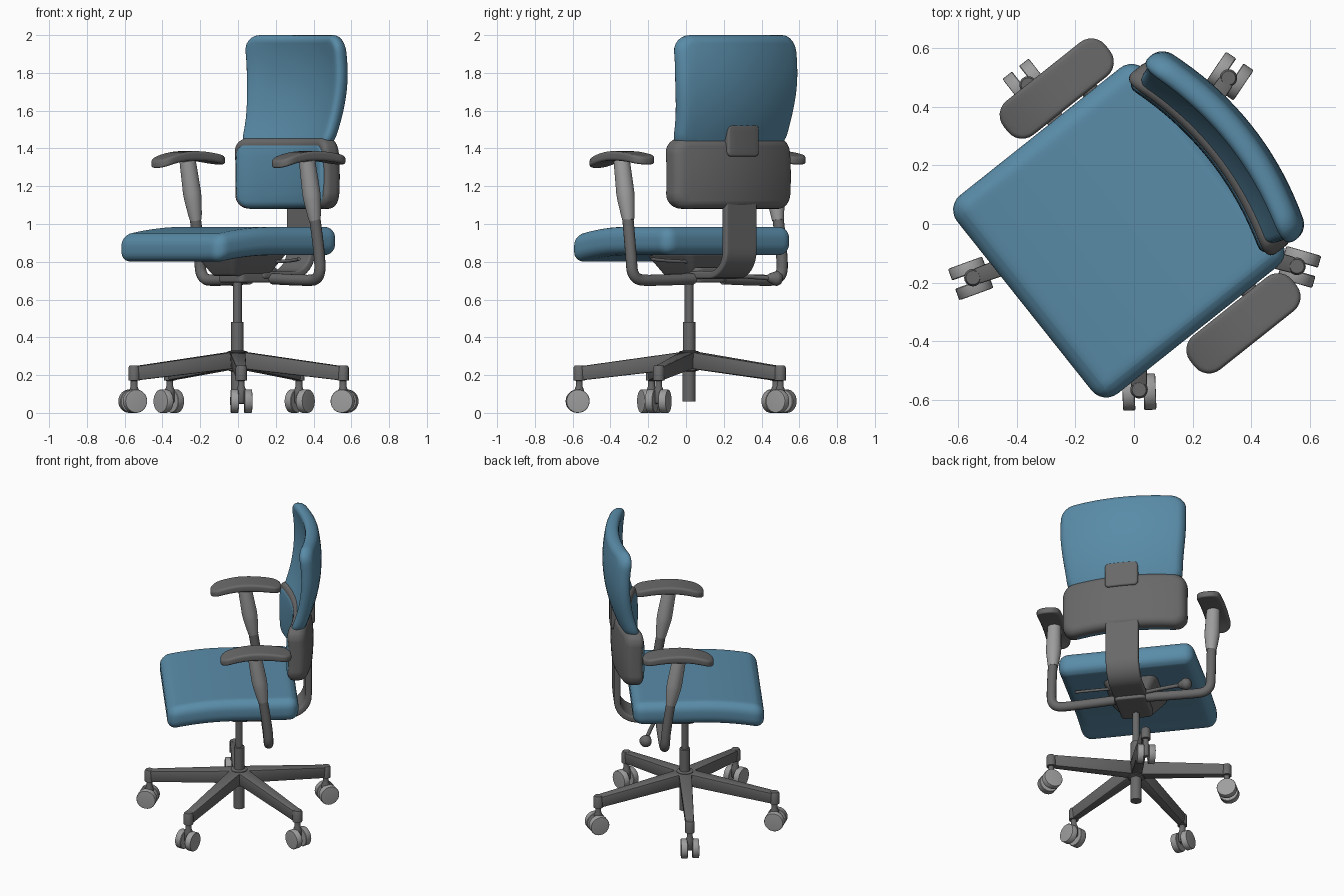
import bpy, bmesh, math
from mathutils import Vector, Matrix

if "Cube" in bpy.data.objects:
    bpy.data.objects.remove(bpy.data.objects["Cube"])

CHAIR = Matrix.Translation((-0.01, 0.01, 0)) @ Matrix.Rotation(math.radians(-51.5), 4, 'Z')  # swivelled top
BASE = Matrix.Translation((-0.003, 0.016, 0))


def material(name, c):
    m = bpy.data.materials.new(name)
    m.diffuse_color = (*c, 1)
    m.use_nodes = True
    m.node_tree.nodes["Principled BSDF"].inputs["Base Color"].default_value = m.diffuse_color
    return m


BLUE = material("blue_fabric", (0.1, 0.26, 0.39))
DARK = material("dark_plastic", (0.14, 0.14, 0.14))
LIGHT = material("light_plastic", (0.34, 0.34, 0.34))


def finish(name, bm, mat, mtx):
    bmesh.ops.recalc_face_normals(bm, faces=bm.faces)
    me = bpy.data.meshes.new(name)
    bm.to_mesh(me)
    bm.free()
    me.materials.append(mat)
    ob = bpy.data.objects.new(name, me)
    ob.matrix_world = mtx
    bpy.context.collection.objects.link(ob)
    return ob


def pad(name, size, R, r, warp, mat, step=0.04):
    """Rounded slab (corner radius R, edge radius r), sliced and then warped."""
    bm = bmesh.new()
    bmesh.ops.create_cube(bm, size=1)
    bmesh.ops.scale(bm, vec=size, verts=bm.verts)
    flat = lambda e: abs(e.verts[0].co.z - e.verts[1].co.z) < 1e-5
    bmesh.ops.bevel(bm, geom=[e for e in bm.edges if not flat(e)], offset=R,
                    segments=6, profile=0.5, affect='EDGES')
    bmesh.ops.bevel(bm, geom=[e for e in bm.edges if flat(e)], offset=r,
                    segments=5, profile=0.5, affect='EDGES')
    for axis in (0, 1):
        n = max(2, round(size[axis] / step))
        no = Vector((axis == 0, axis == 1, 0))
        for i in range(1, n):
            bmesh.ops.bisect_plane(bm, geom=bm.verts[:] + bm.edges[:] + bm.faces[:], dist=1e-5,
                                   plane_co=no * size[axis] * (i / n - 0.5), plane_no=no)
    for v in bm.verts:
        v.co = warp(*v.co)
    return finish(name, bm, mat, CHAIR)


def lathe(name, profile, mat, mtx, n=28):
    """Turn (radius, height) points around z."""
    bm = bmesh.new()
    rings = [[bm.verts.new((r * math.cos(2 * math.pi * i / n), r * math.sin(2 * math.pi * i / n), h))
              for i in range(n)] for r, h in profile]
    for a, b in zip(rings, rings[1:]):
        for i in range(n):
            bm.faces.new((a[i], a[(i + 1) % n], b[(i + 1) % n], b[i]))
    bm.faces.new(rings[0])
    bm.faces.new(rings[-1])
    return finish(name, bm, mat, mtx)


def aim(p, q):
    return Matrix.Translation(p) @ (Vector(q) - Vector(p)).to_track_quat('Z', 'Y').to_matrix().to_4x4()


def tube(name, pts, radius, mat):
    cu = bpy.data.curves.new(name, 'CURVE')
    cu.dimensions = '3D'
    cu.bevel_depth, cu.bevel_resolution, cu.use_fill_caps = radius, 5, True
    sp = cu.splines.new('NURBS')
    sp.points.add(len(pts) - 1)
    for p, co in zip(sp.points, pts):
        p.co = (*co, 1)
    sp.order_u, sp.use_endpoint_u, sp.resolution_u = 3, True, 10
    cu.materials.append(mat)
    ob = bpy.data.objects.new(name, cu)
    ob.matrix_world = CHAIR
    bpy.context.collection.objects.link(ob)


def smooth(a, b, x):
    t = min(1, max(0, (x - a) / (b - a)))
    return t * t * (3 - 2 * t)


# Seat with waterfall front
def seat_warp(x, y, z):
    y -= 0.053
    return Vector((x, y, 0.91 + z - 0.042 * min(1, max(0, (-y - 0.05) / 0.4)) ** 2))


pad("seat", (0.865, 0.825, 0.15), 0.064, 0.058, seat_warp, BLUE)


# Curved backrest parts
def back_warp(zmid, ymid, narrow=0.0, lean=lambda h: 0):
    def warp(x, y, z):
        h = zmid + y
        x *= 1 - narrow * (1 - smooth(1.40, 1.8, h))
        return Vector((x, ymid + lean(h) - 0.47 * x * x - z, h))
    return warp


pad("upper_backrest", (0.80, 0.61, 0.085), 0.09, 0.04,
    back_warp(1.695, 0.483, 0.085, lambda h: -0.6 * (h - 1.79) ** 2), BLUE)
pad("lumbar_cushion", (0.75, 0.36, 0.09), 0.07, 0.04,
    back_warp(1.26, 0.383, 0, lambda h: 0.3 * (h - 1.27) ** 2), BLUE)
pad("back_shell", (0.79, 0.375, 0.115), 0.08, 0.04,
    back_warp(1.268, 0.417, 0, lambda h: -0.4 * (h - 1.25) ** 2), DARK)
pad("shell_tab", (0.21, 0.17, 0.05), 0.025, 0.012, back_warp(1.442, 0.458), DARK)


# Flat spine bar: down, round the bend, forward under the seat
def spine_warp(x, y, z):
    s, rad = 0.35 - y, 0.13
    bend = rad * math.pi / 2
    if s < 0.28:
        return Vector((x, 0.44 + z, 1.14 - s))
    if s < 0.28 + bend:
        a = (s - 0.28) / rad
        return Vector((x, 0.31 + (rad + z) * math.cos(a), 0.86 - (rad + z) * math.sin(a)))
    return Vector((x, 0.31 - (s - 0.28 - bend), 0.73 - z))


pad("spine_bar", (0.21, 0.70, 0.04), 0.02, 0.012, spine_warp, DARK, 0.025)

# Tilt mechanism below the seat
pad("tilt_mechanism", (0.36, 0.4, 0.12), 0.05, 0.015,
    lambda x, y, z: Vector((x * (0.75 + z * 4), 0.03 + y * (0.8 + z * 3), 0.785 + z)), DARK)
pad("mechanism_block", (0.2, 0.26, 0.08), 0.03, 0.012,
    lambda x, y, z: Vector((x, 0.08 + y, 0.73 + z)), DARK)

# Levers
tube("tilt_lever", [(-0.1, 0.2, 0.73), (-0.25, 0.25, 0.72), (-0.38, 0.28, 0.71)], 0.012, DARK)
lathe("lever_knob", [(0.012, -0.05), (0.025, -0.03), (0.038, 0), (0.039, 0.012), (0.028, 0.032), (0.01, 0.04)],
      DARK, CHAIR @ aim((-0.37, 0.277, 0.712), (-0.5, 0.32, 0.70)))
tube("height_lever", [(0.05, 0.16, 0.80), (0.25, 0.17, 0.80), (0.36, 0.14, 0.815)], 0.009, DARK)


# Arms
def arm_pad_warp(side):
    def warp(x, y, z):
        k = 0.95 if y < 0 else 0.55
        thick = 1.1 - 3 * y * y
        return Vector((side * 0.512 + x, 0.083 + y, 1.361 + z * thick - k * y * y))
    return warp


for side, label in ((1, "right"), (-1, "left")):
    tube(label + "_arm_tube", [(side * x, y, z) for x, y, z in
         ((0.1, 0.17, 0.71), (0.36, 0.17, 0.70), (0.505, 0.165, 0.705), (0.512, 0.16, 0.84), (0.507, 0.12, 1.08))],
         0.03, DARK)
    lathe(label + "_arm_sleeve", [(0.031, 0), (0.036, 0.03), (0.046, 0.11), (0.048, 0.15), (0.043, 0.32)],
          LIGHT, CHAIR @ aim((side * 0.506, 0.13, 1.02), (side * 0.508, 0.075, 1.34)))
    pad(label + "_arm_pad", (0.148, 0.445, 0.045), 0.062, 0.014, arm_pad_warp(side), DARK, 0.03)

# Central column
lathe("base_hub", [(0.035, 0.06), (0.035, 0.22), (0.052, 0.225), (0.052, 0.325), (0.033, 0.33), (0.033, 0.48),
                   (0.023, 0.482), (0.023, 0.75)], DARK, BASE)

# Five star legs with twin-wheel casters
for i in range(5):
    m = BASE @ Matrix.Rotation(math.radians(-88 + 72 * i), 4, 'Z')
    bm = bmesh.new()
    bmesh.ops.create_cube(bm, size=2)
    for v in bm.verts:
        x, y, z = v.co
        if x < 0:
            v.co = (0.02, y * (0.042 if z > 0 else 0.034), 0.325 if z > 0 else 0.235)
        else:
            v.co = (0.57, y * (0.028 if z > 0 else 0.022), 0.248 if z > 0 else 0.172)
    bmesh.ops.bevel(bm, geom=bm.edges[:], offset=0.007, segments=2, profile=0.5, affect='EDGES')
    finish(f"base_leg_{i}", bm, DARK, m)
    stem = m @ Matrix.Translation((0.582, 0, 0))
    lathe(f"caster_stem_{i}", [(0.018, 0.05), (0.026, 0.06), (0.026, 0.12), (0.018, 0.14), (0.018, 0.17), (0.03, 0.172),
                               (0.03, 0.24), (0.024, 0.25)], DARK, stem, 20)
    axle = m @ Matrix.Translation((0.590, 0, 0.062)) @ Matrix.Rotation(math.pi / 2, 4, 'X')
    lathe(f"caster_axle_{i}", [(0.014, -0.04), (0.014, 0.04)], DARK, axle, 16)
    for s in (-1, 1):
        lathe(f"caster_wheel_{i}_{'a' if s < 0 else 'b'}",
              [(0.059, s * 0.015), (0.062, s * 0.018), (0.062, s * 0.053), (0.060, s * 0.056), (0.052, s * 0.057)],
              LIGHT, axle)

# Smooth shading with sharp edges kept
meshes = [o for o in bpy.context.collection.objects if o.type == 'MESH']
for o in meshes:
    o.select_set(True)
bpy.context.view_layer.objects.active = meshes[0]
bpy.ops.object.shade_smooth_by_angle(angle=math.radians(40))
